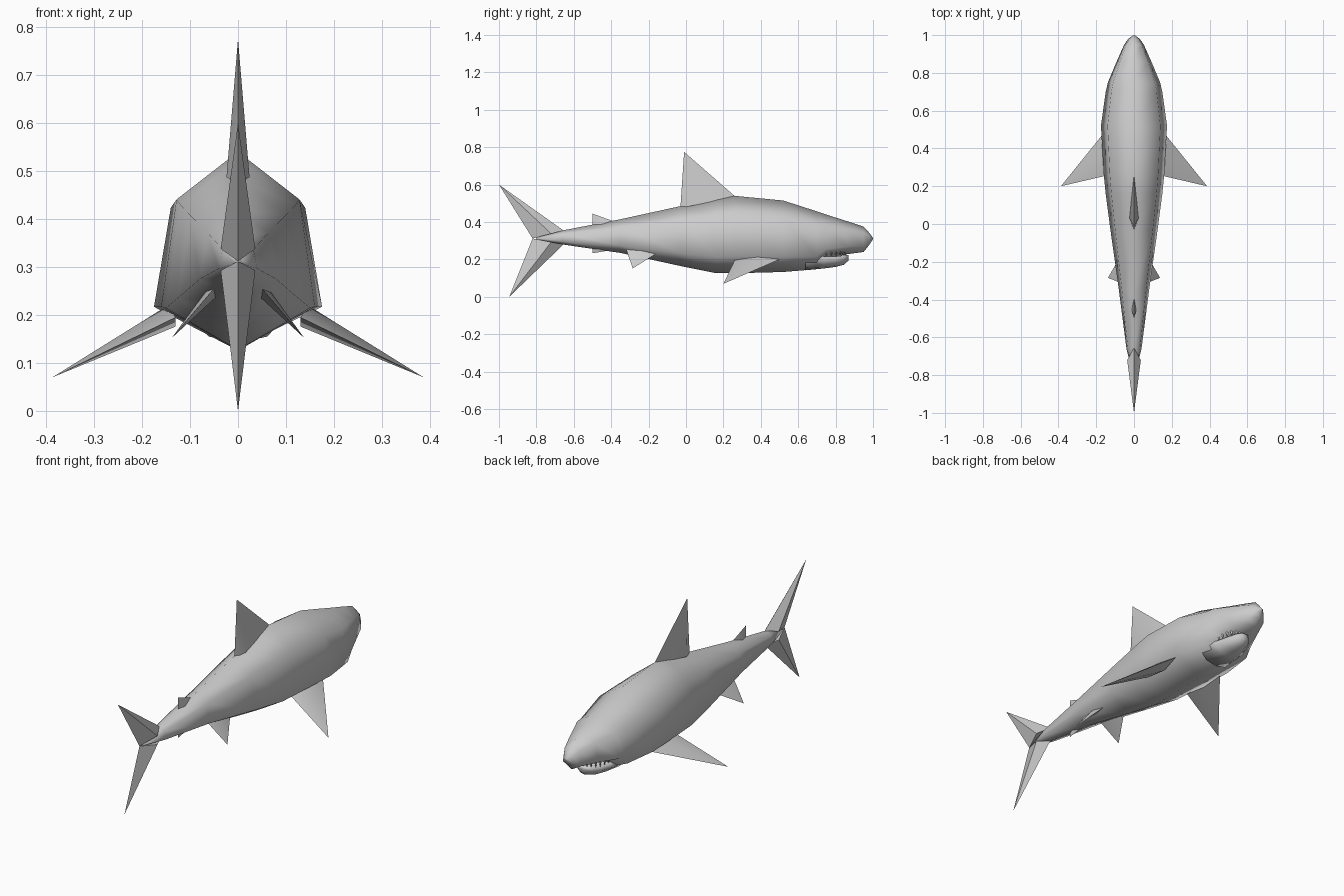
import bpy, bmesh, math
from mathutils import Vector

if "Cube" in bpy.data.objects:
    bpy.data.objects.remove(bpy.data.objects["Cube"])


def finish(name, bm, angle=None, mirror=False):
    bmesh.ops.recalc_face_normals(bm, faces=bm.faces)
    me = bpy.data.meshes.new(name)
    bm.to_mesh(me)
    bm.free()
    ob = bpy.data.objects.new(name, me)
    bpy.context.collection.objects.link(ob)
    bpy.ops.object.select_all(action='DESELECT')
    bpy.context.view_layer.objects.active = ob
    ob.select_set(True)
    if angle is None:
        bpy.ops.object.shade_smooth()
    else:
        bpy.ops.object.shade_smooth_by_angle(angle=math.radians(angle))
    if mirror:
        ob.modifiers.new("Mirror", 'MIRROR')
    return ob


def loft(name, sections, section_shape):
    """Skin rings given as (y, half width, bottom z, top z)."""
    bm = bmesh.new()
    rings = [[bm.verts.new((u * w, y, zb + t * (zt - zb))) for u, t in section_shape]
             for y, w, zb, zt in sections]
    n = len(section_shape)
    for a, b in zip(rings, rings[1:]):
        for i in range(n):
            j = (i + 1) % n
            bm.faces.new((a[i], a[j], b[j], b[i]))
    bm.faces.new(rings[0])
    bm.faces.new(rings[-1])
    return finish(name, bm)


def fin(name, lead, trail, tip, thick, mid=0.6, mirror=False):
    """Diamond-section base tapering to a point."""
    lead, trail, tip, thick = map(Vector, (lead, trail, tip, thick))
    m = lead.lerp(trail, mid)
    bm = bmesh.new()
    base = [bm.verts.new(p) for p in (lead, m + thick, trail, m - thick)]
    top = bm.verts.new(tip)
    for i in range(4):
        bm.faces.new((base[i], base[(i + 1) % 4], top))
    bm.faces.new(base)
    return finish(name, bm, 50, mirror)


# Body: six-sided cross-section, from tail stem to snout
HEX = [(0, 1), (0.8, 0.76), (1, 0.22), (0, 0), (-1, 0.22), (-0.8, 0.76)]
loft("body", [
    (-0.80, 0.006, 0.305, 0.318), (-0.66, 0.04, 0.28, 0.355),
    (-0.35, 0.08, 0.235, 0.415), (-0.03, 0.125, 0.165, 0.485),
    (0.16, 0.15, 0.127, 0.525), (0.26, 0.16, 0.126, 0.54),
    (0.52, 0.175, 0.133, 0.515), (0.70, 0.15, 0.148, 0.457),
    (0.75, 0.138, 0.205, 0.44), (0.86, 0.092, 0.228, 0.405),
    (0.95, 0.052, 0.24, 0.375), (0.98, 0.03, 0.278, 0.342),
    (1.0, 0.004, 0.308, 0.315)], HEX)

# Lower jaw
JAW = [(0.9, 1), (1, 0.6), (0.55, 0.12), (0, 0), (-0.55, 0.12), (-1, 0.6), (-0.9, 1)]
loft("lower_jaw", [
    (0.64, 0.11, 0.142, 0.25), (0.74, 0.085, 0.152, 0.215),
    (0.80, 0.068, 0.16, 0.216), (0.845, 0.045, 0.172, 0.222),
    (0.87, 0.02, 0.195, 0.225)], JAW)

# Teeth along the upper jaw
bm = bmesh.new()
for i in range(13):
    a = math.radians(-90 + 15 * i)
    p = Vector((0.072 * math.sin(a), 0.75 + 0.105 * math.cos(a), 0.232))
    ring = [bm.verts.new(p + Vector((0.008 * math.cos(k * math.tau / 3),
                                     0.008 * math.sin(k * math.tau / 3), 0.01)))
            for k in range(3)]
    point = bm.verts.new(p - Vector((0, 0, 0.02)))
    for k in range(3):
        bm.faces.new((ring[k], ring[(k + 1) % 3], point))
    bm.faces.new(ring)
finish("teeth", bm, 20)

# Centre-line fins
fin("dorsal_fin", (0, 0.265, 0.535), (0, -0.03, 0.475), (0, -0.01, 0.775), (0.024, 0, 0), 0.8)
fin("second_dorsal_fin", (0, -0.39, 0.405), (0, -0.5, 0.375), (0, -0.5, 0.445), (0.012, 0, 0))
fin("anal_fin", (0, -0.40, 0.25), (0, -0.5, 0.275), (0, -0.5, 0.233), (0.012, 0, 0))

# Tail lobes share a thick centre
for name, lead_z, tip in (("upper_tail_lobe", 0.355, (0, -1.0, 0.6)),
                          ("lower_tail_lobe", 0.28, (0, -0.945, 0.0))):
    fin(name, (0, -0.655, lead_z), (0, -0.82, 0.312), tip, (0.036, 0, 0), 0.4)

# Paired fins
fin("pectoral_fins", (0.145, 0.5, 0.2), (0.13, 0.26, 0.195), (0.387, 0.2, 0.07),
    (0.008, 0, 0.022), 0.45, True)
fin("pelvic_fins", (0.06, -0.15, 0.237), (0.05, -0.32, 0.255), (0.138, -0.285, 0.152),
    (0.008, 0, 0.01), 0.5, True)
